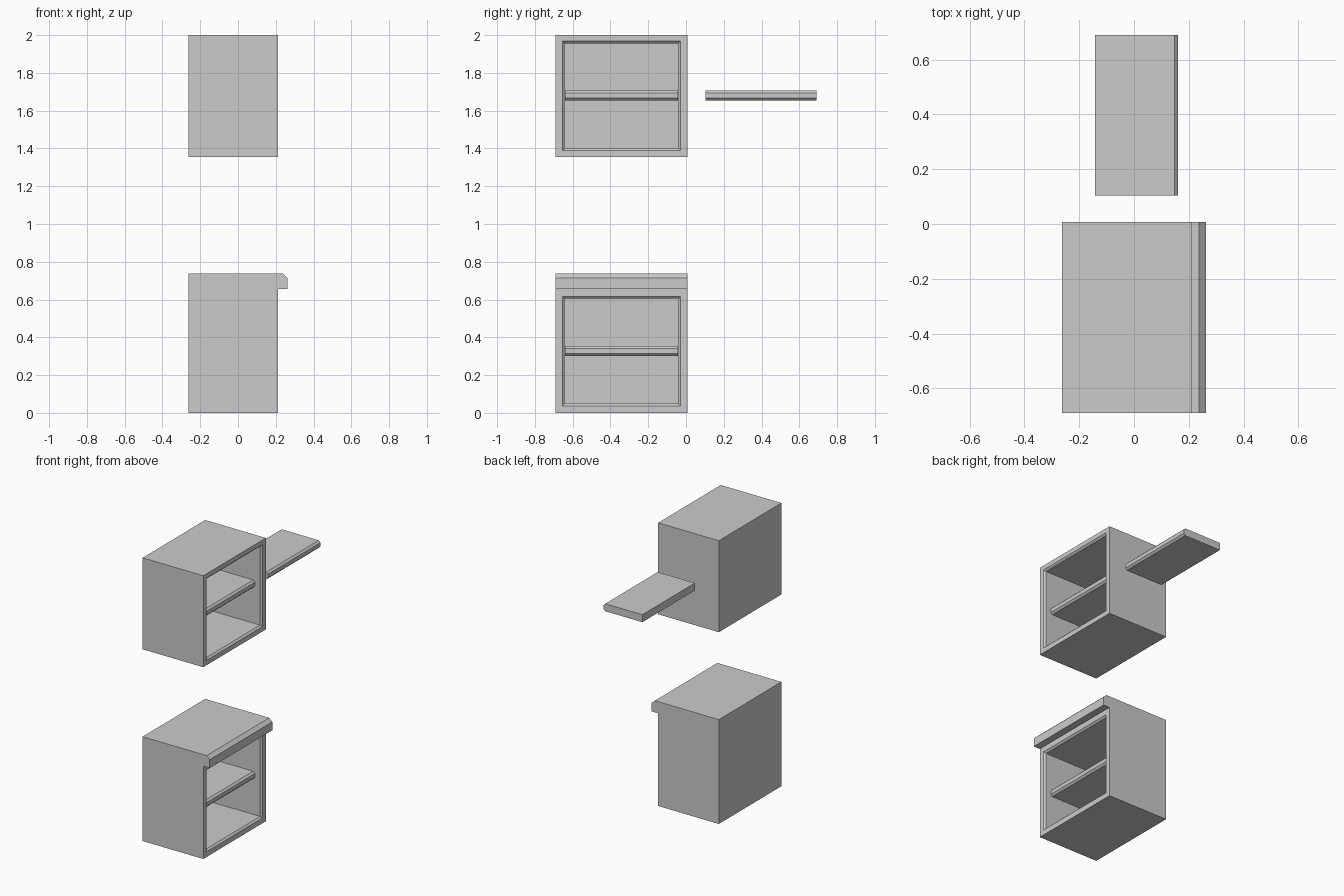
import bpy, bmesh

if "Cube" in bpy.data.objects:
    bpy.data.objects.remove(bpy.data.objects["Cube"])

Y0, Y1 = -0.69, 0.008        # cabinet sides
XB, XF = -0.262, 0.212       # cabinet back and open face
XIN = -0.205                 # inside back wall


def finish(name, bm):
    bmesh.ops.remove_doubles(bm, verts=bm.verts, dist=1e-5)
    bmesh.ops.recalc_face_normals(bm, faces=bm.faces)
    mesh = bpy.data.meshes.new(name)
    bm.to_mesh(mesh)
    bm.free()
    obj = bpy.data.objects.new(name, mesh)
    bpy.context.collection.objects.link(obj)
    return obj


def extrude_profile(name, profile, y0, y1):
    """Solid with an x-z profile extruded along y."""
    bm = bmesh.new()
    face = bm.faces.new([bm.verts.new((x, y0, z)) for x, z in profile])
    ext = bmesh.ops.extrude_face_region(bm, geom=[face])
    verts = [v for v in ext["geom"] if isinstance(v, bmesh.types.BMVert)]
    bmesh.ops.translate(bm, verts=verts, vec=(0, y1 - y0, 0))
    return finish(name, bm)


def cabinet(name, z0, z1, open0, open1):
    """Box open towards +x, with a chamfered rim around the opening."""
    c = 0.012
    ya, yb = Y0 + 0.036, Y1 - 0.036
    inner = (ya + c, yb - c, open0 + c, open1 - c)
    rings = [(XB, Y0, Y1, z0, z1), (XF, Y0, Y1, z0, z1),
             (XF, ya, yb, open0, open1), (XF - c, *inner), (XIN, *inner)]
    bm = bmesh.new()
    loops = [[bm.verts.new((x, y, z)) for y, z in ((a, b), (d, b), (d, e), (a, e))]
             for x, a, d, b, e in rings]
    for p, q in zip(loops, loops[1:]):
        for i in range(4):
            j = (i + 1) % 4
            bm.faces.new((p[i], p[j], q[j], q[i]))
    bm.faces.new(loops[0])
    bm.faces.new(loops[-1])
    return finish(name, bm)


def shelf(name, y0, y1, z0):
    """Board with a chamfered front edge."""
    c, z1, xb, xf = 0.013, z0 + 0.053, -0.142, 0.161
    return extrude_profile(name, [(xb, z0), (xf - c, z0), (xf, z0 + c),
                                  (xf, z1 - c), (xf - c, z1), (xb, z1)], y0, y1)


# Wall cabinet, with its shelf and a separate loose shelf
cabinet("wall_cabinet", 1.354, 2.0, 1.388, 1.968)
shelf("wall_cabinet_shelf", -0.64, -0.042, 1.653)
shelf("loose_shelf", 0.104, 0.69, 1.653)

# Base cabinet with its shelf
cabinet("base_cabinet", 0.0, 0.655, 0.037, 0.617)
shelf("base_cabinet_shelf", -0.64, -0.042, 0.302)

# Worktop with chamfered overhanging nose
extrude_profile("worktop", [(XB, 0.655), (0.262, 0.655), (0.262, 0.714),
                            (0.238, 0.737), (XB, 0.737)], Y0, Y1)
